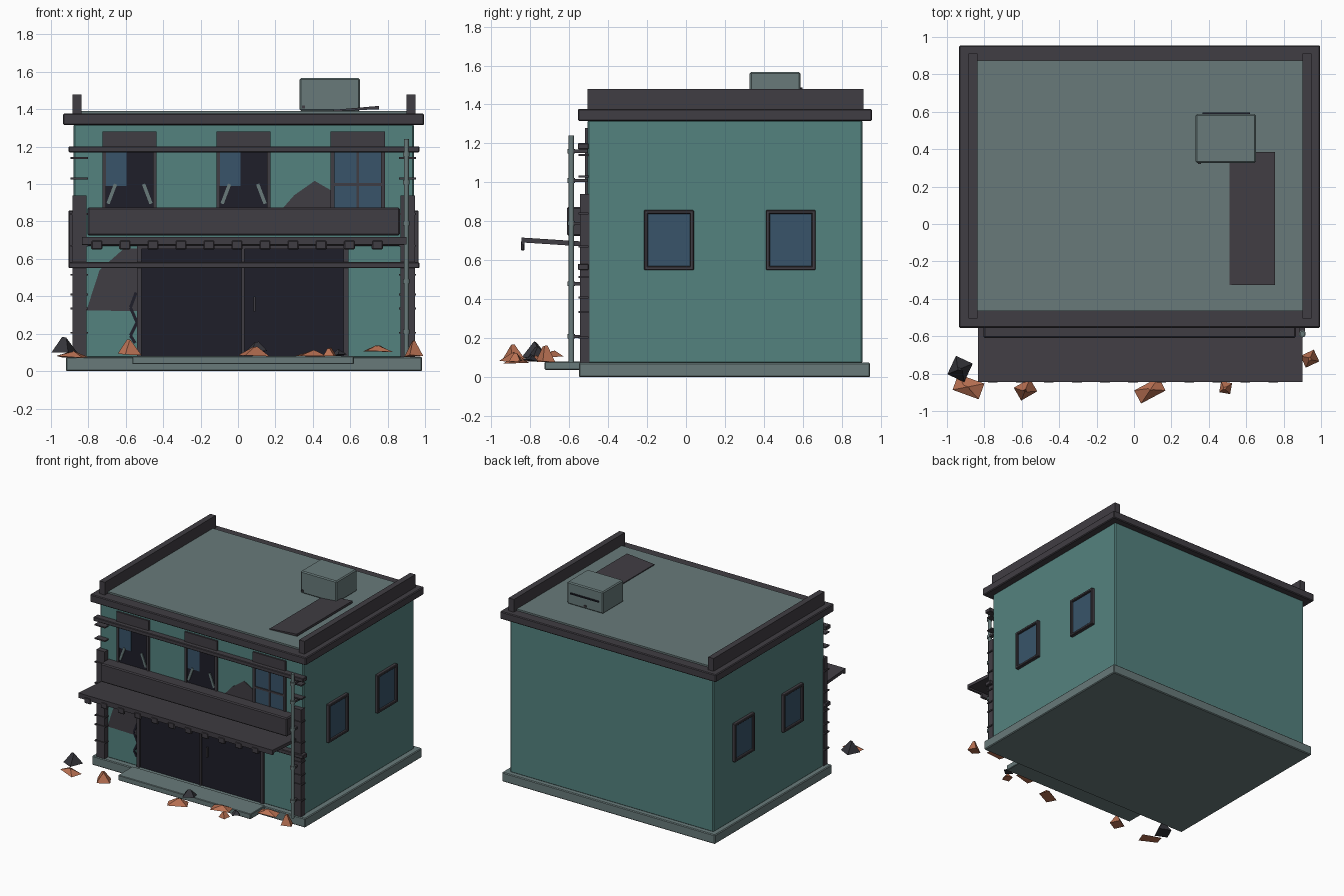
import bpy, bmesh, math, random
from mathutils import Vector, Matrix

if "Cube" in bpy.data.objects:
    bpy.data.objects.remove(bpy.data.objects["Cube"])

random.seed(4)
DZ = -0.01  # grid reading offset so that the base rests on z = 0


def mat(name, r, g, b):
    m = bpy.data.materials.new(name)
    lin = [((c / 255 + 0.055) / 1.055) ** 2.4 for c in (r, g, b)]
    m.diffuse_color = (*lin, 1)
    m.use_nodes = True
    m.node_tree.nodes["Principled BSDF"].inputs["Base Color"].default_value = m.diffuse_color
    return m


TEAL = mat("teal wall", 84, 130, 127)
GREY = mat("grey concrete", 104, 122, 122)
DARK = mat("charcoal trim", 64, 61, 67)
NAVY = mat("dark interior", 30, 30, 41)
GLASS = mat("blue glass", 56, 84, 106)
BRICK = mat("broken brick", 184, 112, 82)
COAL = mat("black rubble", 52, 52, 58)


def finish(bm, name, material):
    bmesh.ops.recalc_face_normals(bm, faces=bm.faces)
    me = bpy.data.meshes.new(name)
    bm.to_mesh(me)
    bm.free()
    me.materials.append(material)
    ob = bpy.data.objects.new(name, me)
    bpy.context.collection.objects.link(ob)
    return ob


def box(name, x0, x1, y0, y1, z0, z1, material, bevel=0):
    bm = bmesh.new()
    size = Vector((x1 - x0, y1 - y0, z1 - z0))
    mid = Vector(((x0 + x1) / 2, (y0 + y1) / 2, (z0 + z1) / 2 + DZ))
    bmesh.ops.create_cube(bm, size=1, matrix=Matrix.Translation(mid) @ Matrix.Diagonal(size.to_4d()))
    ob = finish(bm, name, material)
    if bevel:
        mod = ob.modifiers.new("bevel", "BEVEL")
        mod.width, mod.segments = bevel, 1
    return ob


def prism(name, pts, y0, y1, material):
    """Extrude an x-z outline along y."""
    bm = bmesh.new()
    a = [bm.verts.new((x, y0, z + DZ)) for x, z in pts]
    f = bm.faces.new(a)
    g = bmesh.ops.extrude_face_region(bm, geom=[f])["geom"]
    bmesh.ops.translate(bm, vec=(0, y1 - y0, 0), verts=[v for v in g if isinstance(v, bmesh.types.BMVert)])
    return finish(bm, name, material)


def strip(name, p, q, w, y0, y1, material):
    """Slanted bar in the facade plane from p to q."""
    d = Vector((q[0] - p[0], q[1] - p[1])).normalized() * w / 2
    n = (-d.y, d.x)
    prism(name, [(p[0] + n[0], p[1] + n[1]), (q[0] + n[0], q[1] + n[1]),
                 (q[0] - n[0], q[1] - n[1]), (p[0] - n[0], p[1] - n[1])], y0, y1, material)


def cyl(name, x, y, z0, z1, r, material, sides=10):
    bm = bmesh.new()
    bmesh.ops.create_cone(bm, cap_ends=True, segments=sides, radius1=r, radius2=r, depth=z1 - z0,
                          matrix=Matrix.Translation((x, y, (z0 + z1) / 2 + DZ)))
    ob = finish(bm, name, material)
    for p in ob.data.polygons:
        p.use_smooth = len(p.vertices) == 4


# Main masses
box("base_slab", -0.92, 0.985, -0.55, 0.945, 0.01, 0.085, GREY, 0.006)
box("front_step", -0.565, 0.62, -0.725, -0.54, 0.047, 0.09, GREY, 0.004)
box("building_body", -0.88, 0.94, -0.505, 0.905, 0.08, 1.33, TEAL, 0.008)
box("cornice", -0.935, 0.995, -0.555, 0.955, 1.325, 1.387, DARK, 0.006)
box("roof_deck", -0.85, 0.92, -0.465, 0.875, 1.38, 1.40, GREY)
for i, x in enumerate((-0.885, 0.90)):
    box(f"roof_parapet_{i}", x, x + 0.048, -0.505, 0.912, 1.38, 1.49, DARK)

# Roof unit and loose sheet
box("roof_unit", 0.33, 0.652, 0.327, 0.587, 1.40, 1.577, GREY, 0.008)
box("roof_unit_slot", 0.365, 0.62, 0.58, 0.597, 1.487, 1.497, NAVY)
box("roof_unit_bolt_front", 0.343, 0.357, 0.322, 0.33, 1.415, 1.43, DARK)
box("roof_unit_bolt_back", 0.48, 0.50, 0.583, 0.592, 1.415, 1.43, DARK)
prism("loose_roof_sheet", [(0.51, 1.40), (0.755, 1.41), (0.755, 1.428), (0.51, 1.407)], -0.325, 0.385, DARK)

# Side windows on both walls
for side, wall, s in (("left", -0.88, -1), ("right", 0.94, 1)):
    for i, y in enumerate((-0.215, 0.41)):
        y1 = y + 0.255
        xa, xb = sorted((wall - s * 0.01, wall + s * 0.026))
        for j, b in enumerate(((y, y1, 0.56, 0.58), (y, y1, 0.848, 0.868),
                               (y, y + 0.02, 0.57, 0.86), (y1 - 0.02, y1, 0.57, 0.86))):
            box(f"{side}_window_{i}_frame_{j}", xa, xb, *b, DARK, 0.004)
        xa, xb = sorted((wall - s * 0.01, wall + s * 0.009))
        box(f"{side}_window_{i}_glass", xa, xb, y + 0.01, y1 - 0.01, 0.57, 0.86, GLASS)

# Upper front windows
for i, x in enumerate((-0.725, -0.115, 0.495)):
    x1 = x + 0.29
    n = f"upper_window_{i}"
    box(n + "_header", x, x1, -0.519, -0.50, 1.19, 1.29, DARK)
    box(n + "_sill", x, x1, -0.519, -0.50, 0.80, 0.825, DARK)
    for j, a in enumerate((x, x1 - 0.02)):
        box(f"{n}_jamb_{j}", a, a + 0.02, -0.519, -0.50, 0.81, 1.20, DARK)
    box(n + "_pane", x + 0.01, x1 - 0.01, -0.509, -0.50, 0.81, 1.20, GLASS if i == 2 else NAVY)
    if i < 2:
        box(n + "_glass_piece", x + 0.02, x + 0.128, -0.512, -0.505, 1.0, 1.20, GLASS)
        for a, b in ((x + 0.03, x + 0.07), (x1 - 0.03, x1 - 0.07)):
            strip(n + "_shard", (a, 0.905), (b, 1.01), 0.018, -0.516, -0.507, GREY)
    else:
        box(n + "_mullion", x + 0.138, x + 0.152, -0.517, -0.505, 0.81, 1.20, DARK)
        box(n + "_transom", x + 0.01, x1 - 0.01, -0.516, -0.505, 1.0, 1.015, DARK)

# Double door with frame
box("door_panels", -0.52, 0.585, -0.511, -0.50, 0.085, 0.67, NAVY)
for i, x in enumerate((-0.54, 0.565)):
    box(f"door_jamb_{i}", x, x + 0.025, -0.522, -0.50, 0.085, 0.685, DARK)
box("door_lintel", -0.54, 0.59, -0.522, -0.50, 0.662, 0.69, DARK)
box("door_centre_post", 0.02, 0.034, -0.52, -0.50, 0.085, 0.67, DARK)
box("door_handle", 0.083, 0.093, -0.525, -0.505, 0.33, 0.41, DARK)

# Bare plaster patches and crack
prism("lower_bare_patch", [(-0.81, 0.335), (-0.74, 0.55), (-0.61, 0.665), (-0.525, 0.665), (-0.525, 0.33)],
      -0.510, -0.502, DARK)
prism("upper_bare_patch", [(0.23, 0.87), (0.30, 0.95), (0.41, 1.027), (0.50, 0.975), (0.50, 0.87)],
      -0.510, -0.502, DARK)
crack = [(-0.545, 0.43), (-0.575, 0.35), (-0.54, 0.27), (-0.575, 0.20), (-0.55, 0.16)]
for p, q in zip(crack, crack[1:]):
    strip("wall_crack", p, q, 0.016, -0.512, -0.502, NAVY)

# Corner piers, courses and horizontal bands
for i, (x0, x1) in enumerate(((-0.885, -0.81), (0.87, 0.945))):
    box(f"corner_pier_{i}", x0, x1, -0.545, -0.495, 0.085, 0.95, DARK)
    for z in (0.215, 0.345, 0.42, 0.525, 0.68, 0.85, 1.04, 1.15):
        box(f"pier_course_{i}", x0 - 0.01, x1 + 0.008, -0.553, -0.50, z - 0.005, z + 0.005, DARK)
for i, z in enumerate((0.56, 1.18)):
    box(f"facade_band_{i}", -0.905, 0.97, -0.555, -0.50, z, z + 0.032, DARK, 0.004)

# Sign board and canopy with hanging tabs
box("sign_board", -0.805, 0.865, -0.61, -0.505, 0.735, 0.885, DARK, 0.008)
canopy = box("canopy", -0.835, 0.90, -0.845, -0.505, 0.68, 0.705, DARK)
for v in canopy.data.vertices:
    if v.co.y < -0.7:
        v.co.z += 0.022
box("canopy_lip", -0.835, 0.90, -0.845, -0.828, 0.688, 0.725, DARK)
for i in range(11):
    x = -0.755 + 0.15 * i
    box(f"canopy_tab_{i}", x - 0.03, x + 0.03, -0.848, -0.828, 0.66, 0.71, DARK, 0.006)

# Drain pipe with collars and wall clips
cyl("drain_pipe", 0.90, -0.588, 0.085, 1.25, 0.014, GREY)
for z in (0.22, 0.49, 0.80, 1.02, 1.17):
    cyl("pipe_collar", 0.90, -0.588, z - 0.012, z + 0.012, 0.019, GREY)
    box("pipe_clip", 0.885, 0.915, -0.58, -0.50, z - 0.008, z + 0.008, DARK)


# Rubble: skewed low pyramids
def rubble(name, x, y, z0, z1, w, d, turn, material):
    bm = bmesh.new()
    rot = Matrix.Rotation(math.radians(turn), 4, "Z")
    bmesh.ops.create_cone(bm, cap_ends=True, segments=4, radius1=0.7, radius2=0.12, depth=1,
                          matrix=Matrix.Rotation(math.pi / 4, 4, "Z"))
    for v in bm.verts:
        k = random.uniform(-0.12, 0.12) if v.co.z > 0 else 0
        v.co = rot @ Vector(((v.co.x + k) * w, (v.co.y + k) * d, 0))\
            + Vector((x, y, (z1 - abs(k) * 0.1 if v.co.z > 0 else z0 + random.uniform(0, 0.012)) + DZ))
    finish(bm, name, material)


for i, r in enumerate(((-0.885, -0.87, 0.08, 0.12, 0.15, 0.09, -20), (-0.58, -0.885, 0.095, 0.185, 0.10, 0.08, 30),
                       (0.085, -0.89, 0.085, 0.145, 0.15, 0.08, 28), (0.49, -0.875, 0.085, 0.14, 0.06, 0.06, -10),
                       (0.39, -0.77, 0.08, 0.125, 0.15, 0.09, 15), (0.75, -0.68, 0.11, 0.148, 0.15, 0.08, 10),
                       (0.94, -0.72, 0.085, 0.175, 0.08, 0.07, 25))):
    rubble(f"brick_rubble_{i}", *r, BRICK)
for i, r in enumerate(((-0.93, -0.775, 0.105, 0.195, 0.10, 0.11, -25), (0.10, -0.76, 0.11, 0.17, 0.09, 0.08, 20),
                       (0.54, -0.80, 0.09, 0.13, 0.06, 0.06, 40))):
    rubble(f"black_rubble_{i}", *r, COAL)
